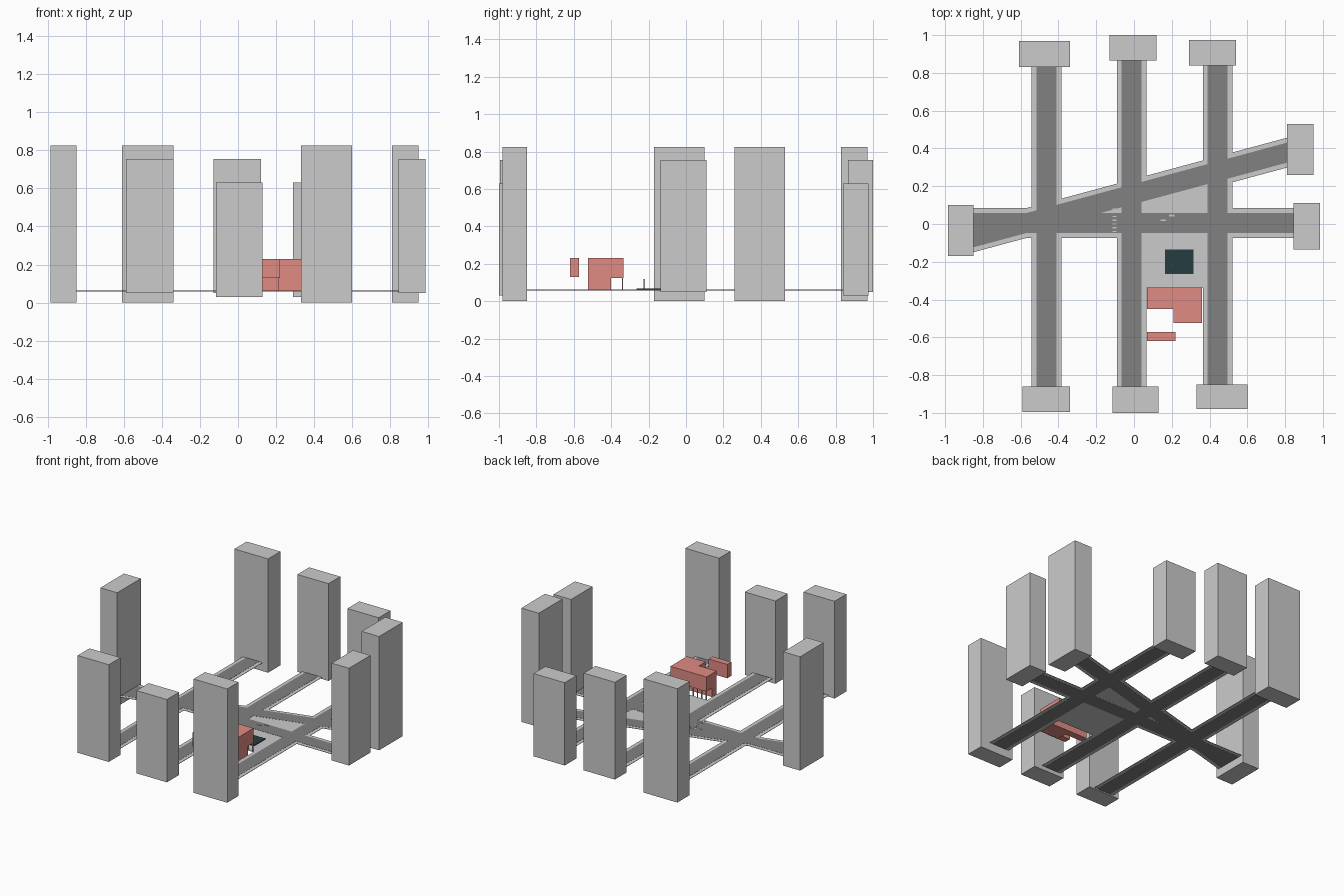
import bpy

def material(name, rgb):
    m = bpy.data.materials.new(name)
    m.diffuse_color = (*rgb, 1)
    return m

ASPHALT = material("asphalt", (0.22, 0.22, 0.22))
BRICK = material("brick", (0.75, 0.26, 0.23))
WATER = material("dark_water", (0.018, 0.048, 0.052))

def prism(name, outline, z0, z1, mat=None):
    """Extrude a counter-clockwise outline from z0 to z1."""
    n = len(outline)
    verts = [(x, y, z) for z in (z0, z1) for x, y in outline]
    faces = [list(range(n))[::-1], list(range(n, 2 * n))]
    faces += [[i, (i + 1) % n, (i + 1) % n + n, i + n] for i in range(n)]
    me = bpy.data.meshes.new(name)
    me.from_pydata(verts, [], faces)
    ob = bpy.data.objects.new(name, me)
    bpy.context.collection.objects.link(ob)
    if mat:
        me.materials.append(mat)
    return ob

def box(name, x0, x1, y0, y1, z0, z1, mat=None):
    return prism(name, [(x0, y0), (x1, y0), (x1, y1), (x0, y1)], z0, z1, mat)

# Towers closing each street end: x range, y range, size class
SIZES = {"tall": (0, 0.825), "medium": (0.05, 0.755), "short": (0.03, 0.63)}
for x0, x1, y0, y1, size in [
    (-0.61, -0.34, 0.83, 0.97, "tall"),
    (-0.13, 0.12, 0.865, 1.0, "medium"),
    (0.29, 0.54, 0.84, 0.975, "short"),
    (0.81, 0.95, 0.26, 0.53, "tall"),
    (0.845, 0.985, -0.135, 0.11, "medium"),
    (-0.985, -0.85, -0.17, 0.10, "tall"),
    (-0.59, -0.34, -0.995, -0.86, "medium"),
    (-0.115, 0.13, -1.0, -0.86, "short"),
    (0.33, 0.60, -0.98, -0.85, "tall"),
]:
    box("tower_" + size, x0, x1, y0, y1, *SIZES[size])

# Streets: the asphalt is slightly thicker than the sidewalk around it
ROAD, WALK = (0.058, 0.0625), (0.059, 0.0615)
R, W = 0.053, 0.079
for name, half, z, mat in [("sidewalk", W, WALK, None), ("road", R, ROAD, ASPHALT)]:
    for cx, y0, y1 in [(-0.463, -0.87, 0.84), (-0.012, -0.87, 0.87), (0.443, -0.86, 0.85)]:
        box(name + "_avenue", cx - half, cx + half, y0, y1, *z, mat)
    box(name + "_cross_street", -0.86, 0.85, 0.006 - half, 0.006 + half, *z, mat)
    a, b = 0.159 - 0.27 * 0.86, 0.159 + 0.27 * 0.82
    prism(name + "_diagonal", [(-0.86, a - half), (0.82, b - half),
                               (0.82, b + half), (-0.86, a + half)], *z, mat)

# Paved square and the triangular island north of it
box("square_paving", 0.06, 0.37, -0.34, -0.06, *WALK)
prism("island_paving", [(0.06, 0.08), (0.37, 0.08), (0.37, 0.19), (0.06, 0.105)], *WALK)

# Pool with a slim post
box("pool", 0.165, 0.315, -0.265, -0.135, 0.06, 0.067, WATER)
box("pool_post", 0.201, 0.209, -0.226, -0.218, 0.067, 0.118)

# Brick hall: upper L-shape overhanging a recessed ground floor
prism("hall_upper", [(0.07, -0.45), (0.21, -0.45), (0.21, -0.525), (0.36, -0.525),
                     (0.36, -0.335), (0.07, -0.335)], 0.125, 0.23, BRICK)
prism("hall_ground", [(0.07, -0.45), (0.21, -0.45), (0.21, -0.525), (0.36, -0.525),
                      (0.36, -0.40), (0.07, -0.40)], 0.06, 0.125, BRICK)
box("hall_annex", 0.07, 0.22, -0.62, -0.573, 0.13, 0.23, BRICK)

# Portico columns
for i in range(9):
    x = 0.075 + i * 0.035
    box("portico_column", x - 0.003, x + 0.003, -0.342, -0.336, 0.06, 0.125)

# Crossing stripes and lane marks
for i in range(8):
    y = -0.06 + i * 0.02
    box("crossing_stripe", -0.115, -0.092, y - 0.003, y + 0.003, 0.0625, 0.064)
for x, y in [(0.155, 0.02), (0.20, 0.045), (-0.08, 0.07)]:
    box("lane_mark", x - 0.015, x + 0.015, y - 0.004, y + 0.004, 0.0625, 0.066)
